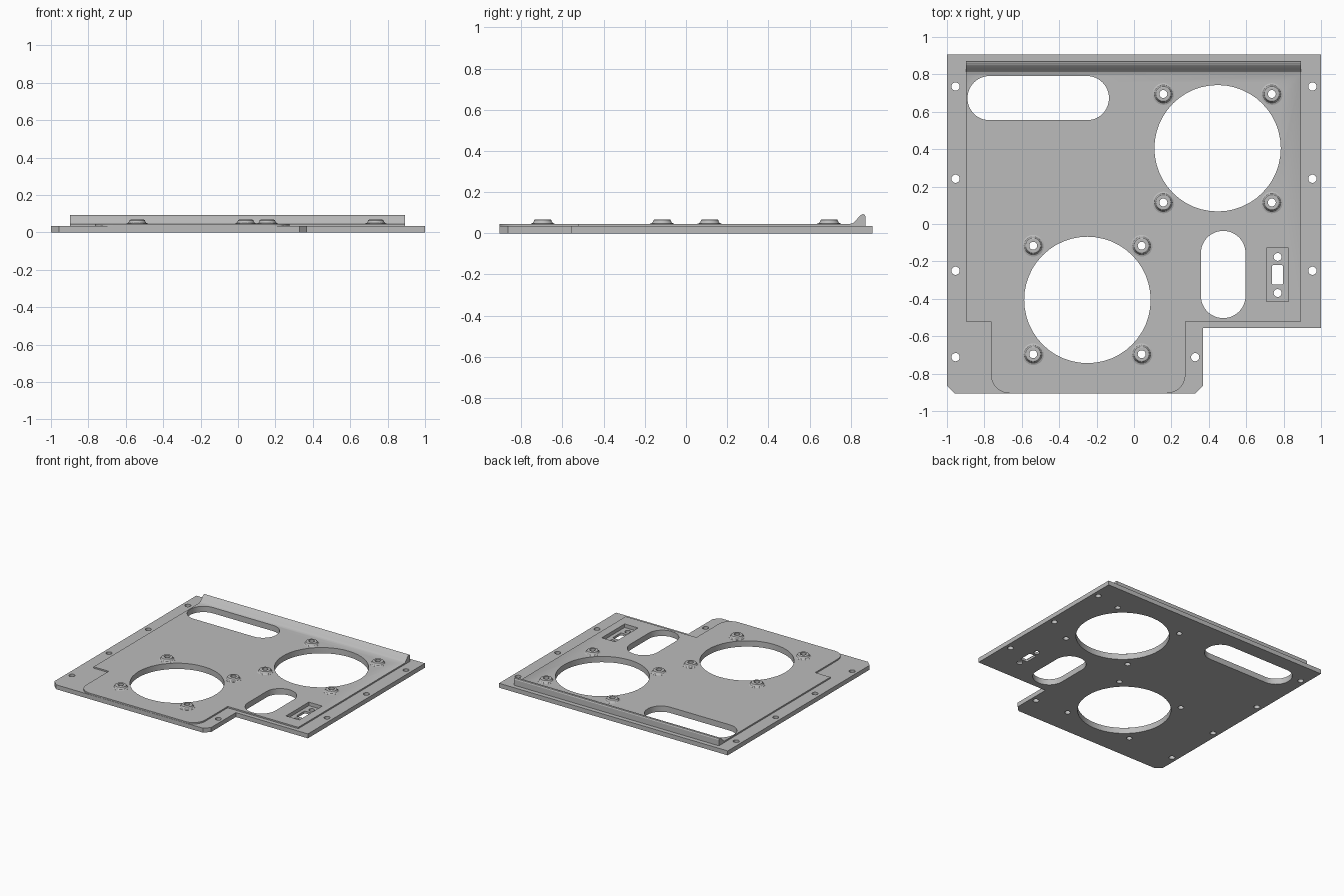
import bpy, bmesh
from math import sin, cos, pi

cube = bpy.data.objects.get("Cube")
if cube:
    bpy.data.objects.remove(cube, do_unlink=True)

grey = bpy.data.materials.new("plain grey")
grey.use_nodes = True
colour = (0.5, 0.5, 0.5, 1)
grey.diffuse_color = colour
grey.node_tree.nodes["Principled BSDF"].inputs["Base Color"].default_value = colour


def arc(cx, cy, r, start, end, steps=12):
    return [(cx + r * cos(start + (end - start) * i / steps),
             cy + r * sin(start + (end - start) * i / steps)) for i in range(steps + 1)]


def rounded(cx, cy, w, h, r):
    """Counter-clockwise rectangle with round corners; a circle when r is half the size."""
    if r == 0:
        return [(cx + sx * w / 2, cy + sy * h / 2)
                for sx, sy in ((1, 1), (-1, 1), (-1, -1), (1, -1))]
    pts = []
    for k, (sx, sy) in enumerate(((1, 1), (-1, 1), (-1, -1), (1, -1))):
        pts += arc(cx + sx * (w / 2 - r), cy + sy * (h / 2 - r), r, k * pi / 2, (k + 1) * pi / 2)
    return pts


def disc(cx, cy, r):
    return rounded(cx, cy, 2 * r, 2 * r, r)


def make(name, bm):
    bmesh.ops.remove_doubles(bm, verts=bm.verts, dist=1e-5)
    bmesh.ops.recalc_face_normals(bm, faces=bm.faces)
    mesh = bpy.data.meshes.new(name)
    bm.to_mesh(mesh)
    bm.free()
    mesh.materials.append(grey)
    ob = bpy.data.objects.new(name, mesh)
    bpy.context.collection.objects.link(ob)
    return ob


def prisms(name, outlines, z0, z1):
    bm = bmesh.new()
    for pts in outlines:
        verts = [bm.verts.new((x, y, z0)) for x, y in pts]
        bmesh.ops.remove_doubles(bm, verts=verts, dist=1e-5)
        face = bm.faces.new([v for v in verts if v.is_valid])
        out = bmesh.ops.extrude_face_region(bm, geom=[face], use_keep_orig=True)
        top = [g for g in out["geom"] if isinstance(g, bmesh.types.BMVert)]
        bmesh.ops.translate(bm, verts=top, vec=(0, 0, z1 - z0))
    return make(name, bm)


def combine(target, other, operation):
    mod = target.modifiers.new(operation, "BOOLEAN")
    mod.operation = operation
    mod.solver = "EXACT"
    mod.object = other
    bpy.context.view_layer.objects.active = target
    bpy.ops.object.modifier_apply(modifier=mod.name)
    bpy.data.objects.remove(other, do_unlink=True)


# Base sheet with clipped front corners and a cut-away front left
plate = prisms("mounting_plate", [[
    (-1, 0.907), (-1, -0.865), (-0.957, -0.907), (0.328, -0.907),
    (0.37, -0.865), (0.37, -0.555), (1, -0.555), (1, 0.907)]], 0, 0.035)

# Raised panel with a rounded front tab
tab = arc(-0.665, -0.805, 0.1, pi, 1.5 * pi) + arc(0.175, -0.805, 0.1, 1.5 * pi, 2 * pi)
panel = [(-0.898, 0.87), (-0.898, -0.522), (-0.765, -0.522)] + tab + [
    (0.275, -0.522), (0.893, -0.522), (0.893, 0.87)]
combine(plate, prisms("raised_panel", [panel], 0.02, 0.046), "UNION")

# Rear lip: a sloped profile swept across the width
lip = [(0.79, 0.03), (0.799, 0.046), (0.812, 0.05), (0.826, 0.063), (0.842, 0.083),
       (0.853, 0.091), (0.861, 0.093), (0.868, 0.089), (0.872, 0.08), (0.872, 0.03)]
bm = bmesh.new()
ends = [[bm.verts.new((x, y, z)) for y, z in lip] for x in (-0.899, 0.894)]
for ring in ends:
    bm.faces.new(ring)
for i in range(len(lip)):
    j = (i + 1) % len(lip)
    bm.faces.new((ends[0][i], ends[0][j], ends[1][j], ends[1][i]))
combine(plate, make("rear_lip", bm), "UNION")

# Fan openings and the four flared bosses around each
fans = ((0.447, 0.405), (-0.249, -0.406))
bosses = [(cx + sx * 0.29, cy + sy * 0.29) for cx, cy in fans for sx in (-1, 1) for sy in (-1, 1)]
flare = [(0.058, 0.04), (0.058, 0.0465), (0.049, 0.05), (0.044, 0.057),
         (0.041, 0.065), (0.036, 0.068)]
bm = bmesh.new()
for cx, cy in bosses:
    rings = [[bm.verts.new((cx + r * cos(a * pi / 16), cy + r * sin(a * pi / 16), z))
              for a in range(32)] for r, z in flare]
    for low, high in zip(rings, rings[1:]):
        for i in range(32):
            j = (i + 1) % 32
            bm.faces.new((low[i], low[j], high[j], high[i]))
    bm.faces.new(rings[0])
    bm.faces.new(rings[-1])
combine(plate, make("bosses", bm), "UNION")

# Connector pocket
combine(plate, prisms("pocket_cutter", [rounded(0.768, -0.271, 0.117, 0.286, 0)],
                      0.018, 0.2), "DIFFERENCE")

# Every through opening: fans, slots, screw holes, connector
holes = [disc(cx, cy, 0.338) for cx, cy in fans]
holes += [disc(cx, cy, 0.021) for cx, cy in bosses]
holes += [rounded(-0.512, 0.673, 0.756, 0.236, 0.117),
          rounded(0.477, -0.27, 0.238, 0.466, 0.118),
          rounded(0.767, -0.272, 0.06, 0.104, 0.008),
          disc(0.768, -0.176, 0.021), disc(0.768, -0.369, 0.021)]
rows = (0.735, 0.242, -0.25)
edge = [(s * 0.954, y) for s in (-1, 1) for y in rows] + [(-0.954, -0.712), (0.327, -0.712)]
holes += [disc(x, y, 0.022) for x, y in edge]
combine(plate, prisms("hole_cutter", holes, -0.1, 0.2), "DIFFERENCE")

# Smooth the curved walls, keep edges crisp
bpy.ops.object.select_all(action="DESELECT")
plate.select_set(True)
bpy.context.view_layer.objects.active = plate
bpy.ops.object.shade_smooth_by_angle(angle=0.35)
